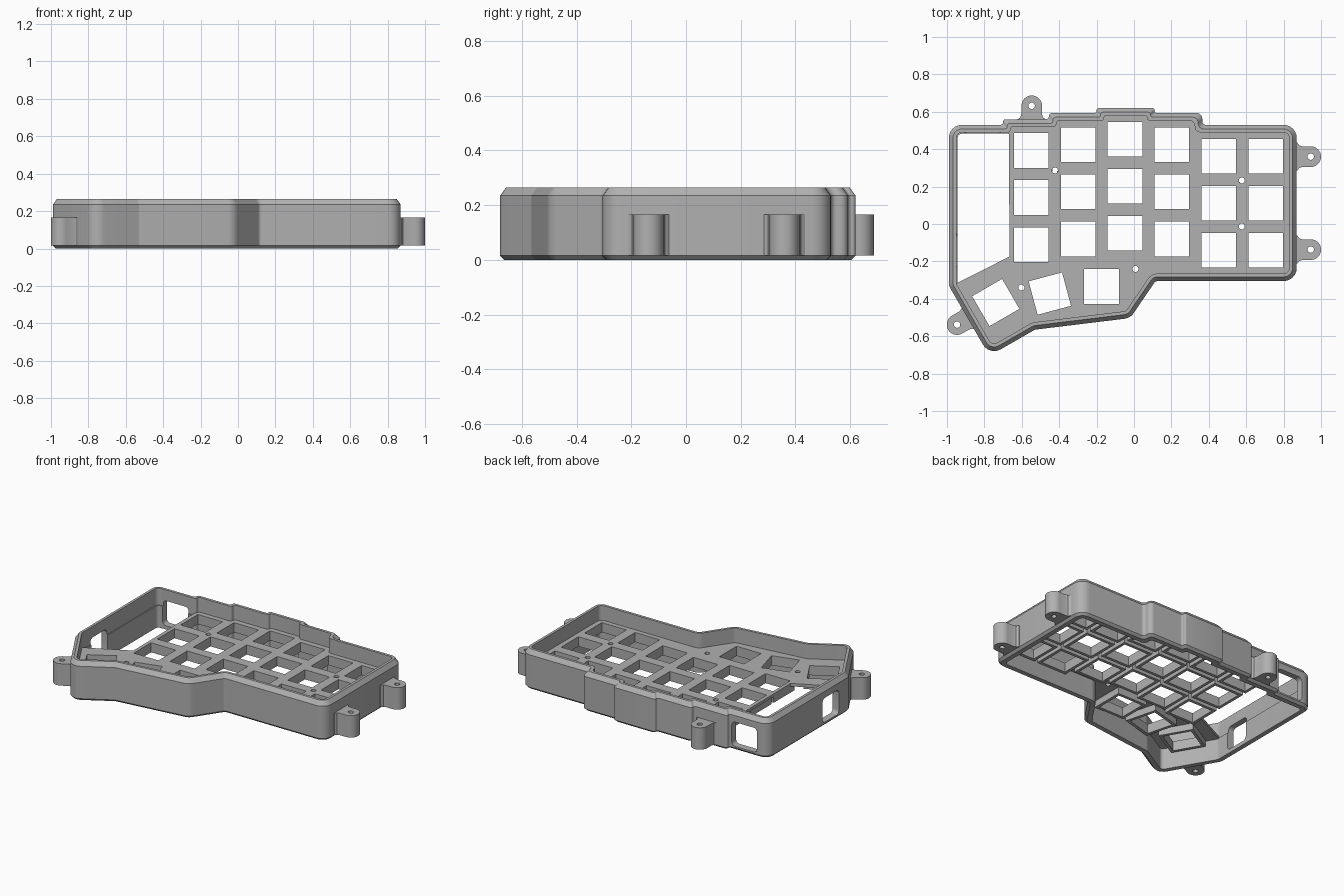
import bpy, bmesh, math
from mathutils import Vector, Matrix

if "Cube" in bpy.data.objects:
    bpy.data.objects.remove(bpy.data.objects["Cube"])

grey = bpy.data.materials.new("plain grey")
grey.use_nodes = True
grey.diffuse_color = (0.44, 0.44, 0.44, 1)
grey.node_tree.nodes["Principled BSDF"].inputs["Base Color"].default_value = (0.44, 0.44, 0.44, 1)


def finish(name, bm):
    bmesh.ops.recalc_face_normals(bm, faces=bm.faces)
    mesh = bpy.data.meshes.new(name)
    bm.to_mesh(mesh)
    bm.free()
    mesh.materials.append(grey)
    obj = bpy.data.objects.new(name, mesh)
    bpy.context.collection.objects.link(obj)
    return obj


def add_rings(bm, rings, closed):
    """Skin a stack of equal rings; a closed stack loops back to its first ring."""
    loops = [[bm.verts.new(p) for p in ring] for ring in rings]
    n = len(loops[0])
    for a, b in zip(loops, loops[1:] + (loops[:1] if closed else [])):
        for i in range(n):
            j = (i + 1) % n
            bm.faces.new((a[i], a[j], b[j], b[i]))
    if not closed:
        bm.faces.new(loops[0][::-1])
        bm.faces.new(loops[-1])


def add_prism(bm, pts, z0, z1, matrix=Matrix()):
    add_rings(bm, [[matrix @ Vector((p[0], p[1], z)) for p in pts] for z in (z0, z1)], False)


def offset(pts, d):
    """Move every edge of a counter-clockwise outline inwards by d."""
    out = []
    for i, p in enumerate(pts):
        a = (p - pts[i - 1]).normalized()
        b = (pts[(i + 1) % len(pts)] - p).normalized()
        na, nb = Vector((-a.y, a.x)), Vector((-b.y, b.x))
        out.append(p + (na + nb) * d / (1 + na.dot(nb)))
    return out


def rounded(pts, radius, inset=0, steps=6):
    """Round each corner with an arc of fixed point count."""
    out = []
    for i, p in enumerate(pts):
        u, v = pts[i - 1] - p, pts[(i + 1) % len(pts)] - p
        cross = u.x * v.y - u.y * v.x
        r = max(radius - inset, 0.012) if cross < 0 else 0.02 + inset
        turn = math.pi - u.angle(v)
        t = min(r * math.tan(turn / 2), 0.47 * min(u.length, v.length))
        r = t / math.tan(turn / 2)
        u, v = u.normalized(), v.normalized()
        centre = p + (u + v).normalized() * math.hypot(r, t)
        start = p + u * t - centre
        sign = 1 if cross < 0 else -1
        for k in range(steps + 1):
            out.append(centre + Matrix.Rotation(sign * turn * k / steps, 2) @ start)
    return out


def circle(r, n=24):
    return [Vector((r * math.cos(math.tau * k / n), r * math.sin(math.tau * k / n))) for k in range(n)]


def rect(w, h):
    return [Vector((x * w / 2, y * h / 2)) for x, y in ((-1, -1), (1, -1), (1, 1), (-1, 1))]


def cut(obj, bm):
    cutter = finish("cutter", bm)
    cutter.hide_render = True
    mod = obj.modifiers.new("cut", 'BOOLEAN')
    mod.operation, mod.solver, mod.object = 'DIFFERENCE', 'EXACT', cutter
    bpy.context.view_layer.objects.active = obj
    bpy.ops.object.modifier_apply(modifier=mod.name)
    bpy.data.objects.remove(cutter)


# Case outline, counter-clockwise from the lower left
outline = [Vector(p) for p in (
    (-.99, -.33), (-.773, -.705), (-.53, -.565), (-.02, -.503), (.115, -.305),
    (.87, -.305), (.87, .53), (.365, .53), (.365, .593), (.11, .593), (.11, .62),
    (-.2, .62), (-.2, .593), (-.455, .593), (-.455, .56), (-.70, .56), (-.70, .53), (-.99, .53))]
PLATE_TOP, PLATE_BOTTOM, FRAME_BOTTOM = .165, .145, .10

# Perimeter wall: chamfered outside, small ledge inside
bm = bmesh.new()
section = ((.015, 0), (0, .015), (0, .235), (.022, .265), (.04, .265), (.04, .15), (.047, .15), (.047, 0))
add_rings(bm, [[(p.x, p.y, z) for p in rounded(offset(outline, d), .07, d)] for d, z in section], True)
wall = finish("case_wall", bm)

# Cable windows in the back wall and the side wall
bm = bmesh.new()
upright = Matrix.Rotation(math.pi / 2, 4, 'X')
add_prism(bm, rounded(rect(.19, .165), .025), -.1, .1, Matrix.Translation((-.81, .51, .108)) @ upright)
add_prism(bm, rounded(rect(.175, .165), .025), -.1, .1,
          Matrix.Translation((-.97, -.14, .108)) @ Matrix.Rotation(math.pi / 2, 4, 'Z') @ upright)
cut(wall, bm)

# Switch positions: six staggered columns of three, then the fanned thumb keys
keys = []
for col, top in enumerate((.393, .423, .453, .423, .363, .363)):
    keys += [(-.549 + .2505 * col, top - .2515 * row, 0) for row in range(3)]
keys += [(-.174, -.334, 0), (-.45, -.372, 15), (-.739, -.42, 30)]
places = [Matrix.Translation((x, y, 0)) @ Matrix.Rotation(math.radians(a), 4, 'Z') for x, y, a in keys]

# Switch plate with key openings and screw holes
bm = bmesh.new()
add_prism(bm, offset(outline, .03)[:16] + [Vector((-.665, -.174))], PLATE_BOTTOM, PLATE_TOP)
plate = finish("switch_plate", bm)
bm = bmesh.new()
for m in places:
    add_prism(bm, rect(.185, .185), .05, .25, m)
for x, y in ((-.423, .286), (.576, .233), (.576, -.013), (.008, -.24), (-.602, -.34)):
    add_prism(bm, circle(.016), .05, .25, Matrix.Translation((x, y, 0)))
cut(plate, bm)

# Raised frames under each key opening
bm = bmesh.new()
for m in places:
    add_rings(bm, [[m @ Vector((p.x, p.y, z)) for p in rect(w, w)] for w, z in (
        (.185, FRAME_BOTTOM), (.225, FRAME_BOTTOM), (.225, PLATE_BOTTOM), (.185, PLATE_BOTTOM))], True)
frames = finish("key_frames", bm)

# Mounting tabs with flared roots and screw holes
half = [Vector((.055 * math.cos(a), .055 * math.sin(a)))
        for a in (math.pi * (k / 16 - .5) for k in range(17))]
flare = [(-.045, .055), (-.062, .061), (-.072, .075), (-.09, .075)]
shape = half + [Vector(p) for p in flare] + [Vector((x, -y)) for x, y in reversed(flare)]
parts = [wall, plate, frames]
for name, x, y, angle in (("right_back_tab", .945, .36, 0), ("right_front_tab", .945, -.137, 0),
                          ("back_tab", -.547, .632, 90), ("thumb_tab", -.946, -.538, 210)):
    m = Matrix.Translation((x, y, 0)) @ Matrix.Rotation(math.radians(angle), 4, 'Z')
    bm = bmesh.new()
    add_prism(bm, shape, .016, .165, m)
    tab = finish(name, bm)
    bm = bmesh.new()
    add_prism(bm, circle(.017), -.1, .3, m)
    cut(tab, bm)
    parts.append(tab)

# Smooth the rounded corners, keep the hard edges
bpy.ops.object.select_all(action='DESELECT')
for obj in parts:
    obj.select_set(True)
bpy.context.view_layer.objects.active = wall
bpy.ops.object.shade_smooth_by_angle(angle=math.radians(30))
